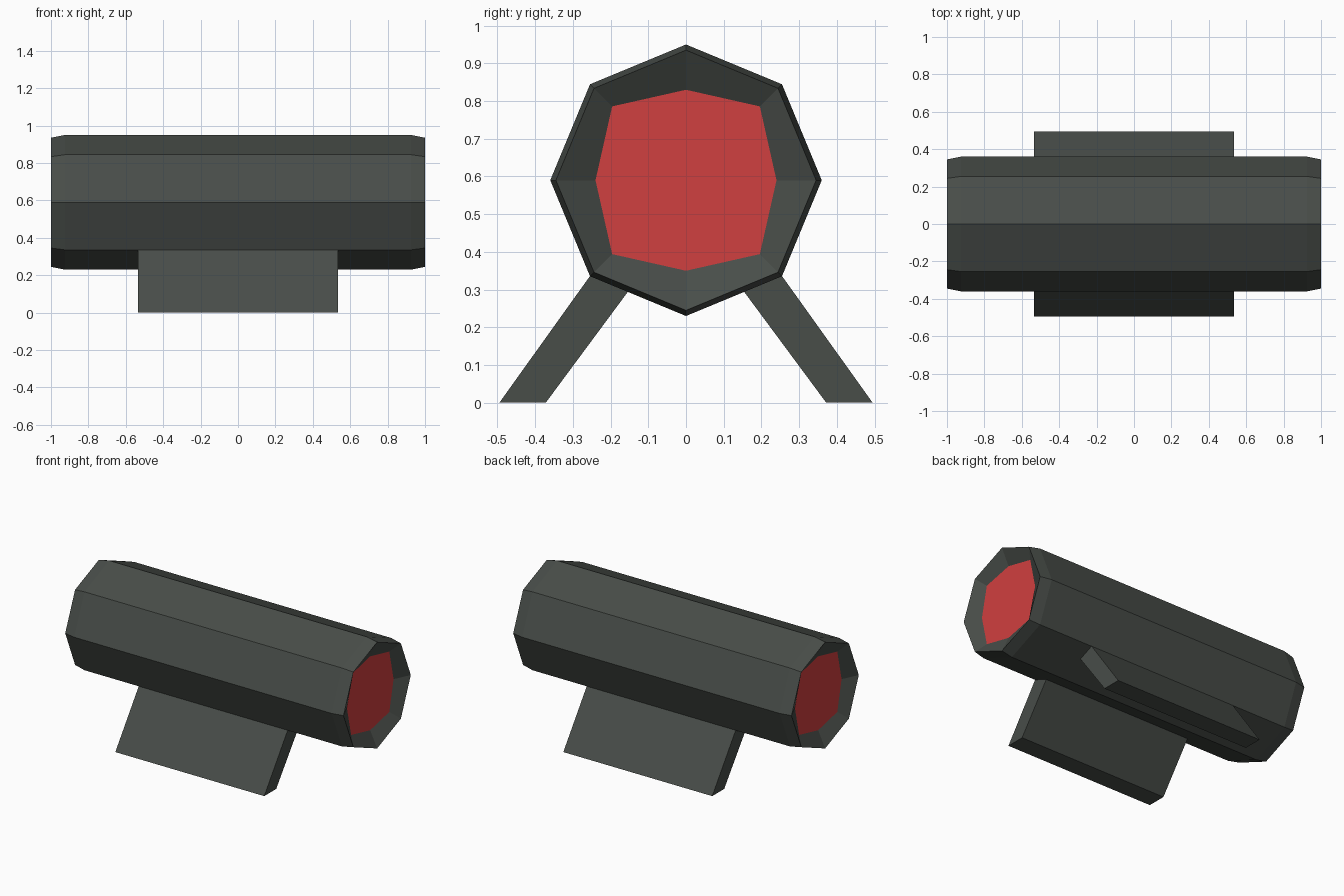
import bpy
import bmesh
from math import cos, sin, pi

if "Cube" in bpy.data.objects:
    bpy.data.objects.remove(bpy.data.objects["Cube"])

CENTRE_Z = 0.59


def material(name, rgb):
    mat = bpy.data.materials.new(name)
    mat.diffuse_color = (*rgb, 1)
    mat.use_nodes = True
    mat.node_tree.nodes["Principled BSDF"].inputs["Base Color"].default_value = mat.diffuse_color
    return mat


def make_object(name, bm, mat):
    bmesh.ops.recalc_face_normals(bm, faces=bm.faces)
    mesh = bpy.data.meshes.new(name)
    bm.to_mesh(mesh)
    bm.free()
    mesh.materials.append(mat)
    obj = bpy.data.objects.new(name, mesh)
    bpy.context.collection.objects.link(obj)
    return obj


def octagon(bm, x, r_axis, r_diag):
    """Eight-sided ring around the x axis, with corners on the y and z axes."""
    ring = []
    for i in range(8):
        r = r_diag if i % 2 else r_axis
        a = i * pi / 4
        ring.append(bm.verts.new((x, r * cos(a), CENTRE_Z + r * sin(a))))
    return ring


dark = material("dark_grey", (0.065, 0.074, 0.066))
red = material("red", (0.63, 0.05, 0.05))

# Octagonal body: chamfered ends and funnel-shaped recesses
LENS = (0.95, 0.24, 0.277)
half = [LENS, (1.0, 0.345, 0.345), (0.925, 0.36, 0.36)]
profile = [(-x, a, d) for x, a, d in half] + half[::-1]
bm = bmesh.new()
rings = [octagon(bm, *p) for p in profile]
for r0, r1 in zip(rings, rings[1:]):
    for i in range(8):
        j = (i + 1) % 8
        bm.faces.new((r0[i], r0[j], r1[j], r1[i]))
make_object("body", bm, dark)

# Red panels at the bottom of each recess
for name, side in (("left_end_panel", -1), ("right_end_panel", 1)):
    bm = bmesh.new()
    ring = octagon(bm, side * LENS[0], LENS[1], LENS[2])
    face = bm.faces.new(ring)
    face.normal_update()
    if face.normal.x * side < 0:
        face.normal_flip()
    mesh = bpy.data.meshes.new(name)
    bm.to_mesh(mesh)
    bm.free()
    mesh.materials.append(red)
    bpy.context.collection.objects.link(bpy.data.objects.new(name, mesh))

# Splayed legs: slanted profile extruded along x, tops sunk into the body
leg_profile = [(0.372, 0), (0.495, 0), (0.241, 0.355), (0.135, 0.32)]
for name, side in (("front_leg", -1), ("back_leg", 1)):
    bm = bmesh.new()
    face = bm.faces.new([bm.verts.new((-0.535, side * y, z)) for y, z in leg_profile])
    geom = bmesh.ops.extrude_face_region(bm, geom=[face], use_keep_orig=True)["geom"]
    bmesh.ops.translate(bm, vec=(1.07, 0, 0),
                        verts=[v for v in geom if isinstance(v, bmesh.types.BMVert)])
    make_object(name, bm, dark)
